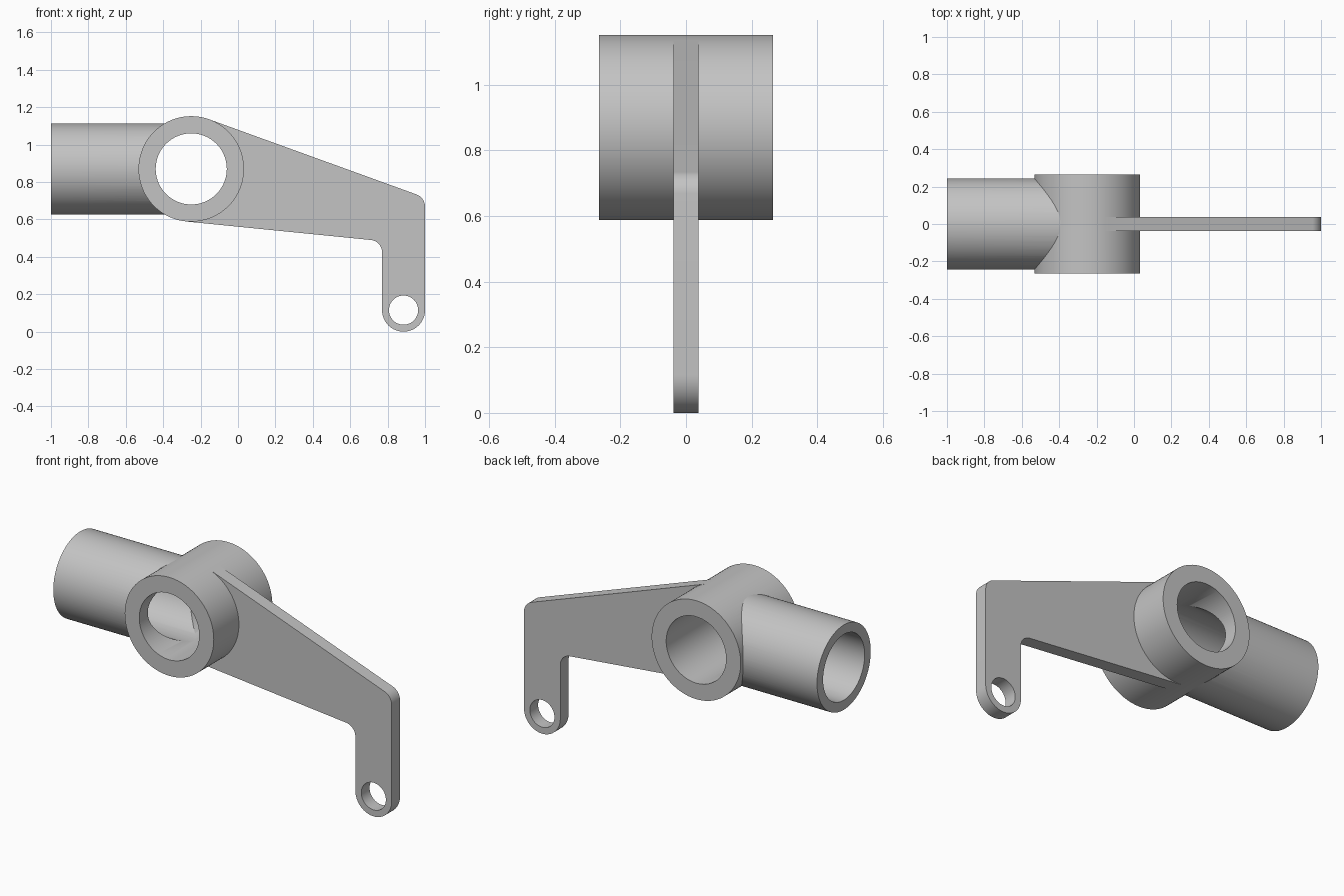
import bpy, bmesh, math
from mathutils import Matrix, Vector

if "Cube" in bpy.data.objects:
    bpy.data.objects.remove(bpy.data.objects["Cube"])

HUB = Vector((-0.25, 0.87))     # hub centre in x, z
EYE = Vector((0.885, 0.115))    # small hole centre in x, z

grey = bpy.data.materials.new("light grey")
grey.diffuse_color = (0.55, 0.55, 0.55, 1)
grey.use_nodes = True
grey.node_tree.nodes["Principled BSDF"].inputs["Base Color"].default_value = grey.diffuse_color


def add_object(name, bm):
    bmesh.ops.recalc_face_normals(bm, faces=bm.faces)
    mesh = bpy.data.meshes.new(name)
    bm.to_mesh(mesh)
    bm.free()
    mesh.materials.append(grey)
    obj = bpy.data.objects.new(name, mesh)
    bpy.context.collection.objects.link(obj)
    return obj


def cylinder(name, radius, length, centre, axis, segments=96):
    bm = bmesh.new()
    turn = Matrix.Rotation(math.pi / 2, 4, 'X' if axis == 'Y' else 'Y')
    bmesh.ops.create_cone(bm, cap_ends=True, segments=segments, radius1=radius,
                          radius2=radius, depth=length,
                          matrix=Matrix.Translation(centre) @ turn)
    return add_object(name, bm)


def fillet(before, corner, after, r, steps=10):
    """Round a corner with an arc of radius r."""
    a, b = (before - corner).normalized(), (after - corner).normalized()
    half = a.angle(b) / 2
    centre = corner + (a + b).normalized() * (r / math.sin(half))
    t = r / math.tan(half)
    u, v = corner + a * t - centre, corner + b * t - centre
    return [centre + u.lerp(v, i / steps).normalized() * r for i in range(steps + 1)]


def combine(target, other, operation):
    mod = target.modifiers.new(operation.lower(), 'BOOLEAN')
    mod.operation, mod.object, mod.solver = operation, other, 'EXACT'
    bpy.context.view_layer.objects.active = target
    bpy.ops.object.modifier_apply(modifier=mod.name)
    bpy.data.objects.remove(other)


# Crank arm: flat plate tangent to the hub, bent down to a rounded eye
top = Vector((-0.154, 1.135))
bottom = Vector((-0.278, 0.589))
outer, inner = Vector((1.0, 0.717)), Vector((0.77, 0.484))
outline = [top]
outline += fillet(top, outer, Vector((1.0, 0.115)), 0.07)
outline += [EYE + 0.115 * Vector((math.cos(a), -math.sin(a)))
            for a in (math.pi * i / 32 for i in range(33))]
outline += fillet(Vector((0.77, 0.115)), inner, bottom, 0.065)
outline += [bottom, HUB]
bm = bmesh.new()
face = bm.faces.new([bm.verts.new((p.x, -0.0375, p.y)) for p in outline])
swept = bmesh.ops.extrude_face_region(bm, geom=[face])["geom"]
bmesh.ops.translate(bm, vec=(0, 0.075, 0),
                    verts=[g for g in swept if isinstance(g, bmesh.types.BMVert)])
arm = add_object("crank_arm", bm)

# Hub with the side tube and the arm joined on
hub_at = (HUB.x, 0, HUB.y)
body = cylinder("lever_body", 0.282, 0.53, hub_at, 'Y')
combine(body, cylinder("side_tube", 0.243, 0.75, (-0.625, 0, HUB.y), 'X'), 'UNION')
combine(body, arm, 'UNION')

# Bores through hub, tube and eye
combine(body, cylinder("hub_bore", 0.19, 1, hub_at, 'Y'), 'DIFFERENCE')
combine(body, cylinder("tube_bore", 0.188, 0.84, (-0.68, 0, HUB.y), 'X'), 'DIFFERENCE')
combine(body, cylinder("eye_hole", 0.078, 1, (EYE.x, 0, EYE.y), 'Y', 48), 'DIFFERENCE')

body.select_set(True)
bpy.context.view_layer.objects.active = body
bpy.ops.object.shade_smooth_by_angle(angle=math.radians(25))
